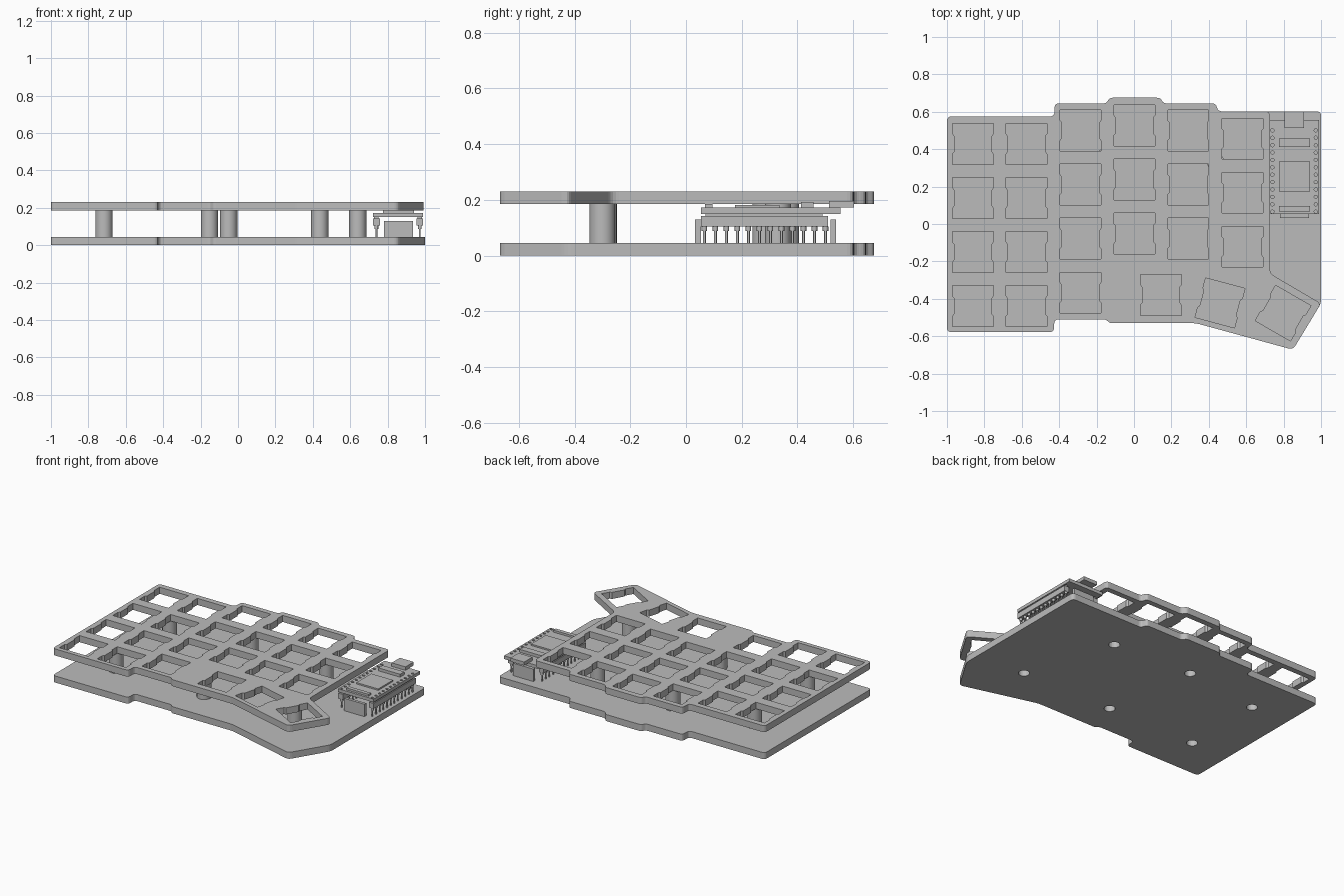
import bpy
import bmesh
from math import cos, sin, pi, radians
from mathutils import Vector, Matrix

cube = bpy.data.objects.get("Cube")
if cube:
    bpy.data.objects.remove(cube, do_unlink=True)

grey = bpy.data.materials.new("plain_grey")
grey.use_nodes = True
COLOUR = (0.5, 0.5, 0.5, 1)
grey.diffuse_color = COLOUR
grey.node_tree.nodes["Principled BSDF"].inputs["Base Color"].default_value = COLOUR


def add_object(name, mesh):
    mesh.materials.clear()
    mesh.materials.append(grey)
    obj = bpy.data.objects.new(name, mesh)
    bpy.context.collection.objects.link(obj)
    return obj


def rounded(points, radius=0.025, steps=4):
    """Round each corner of a closed outline, limited by its edge lengths."""
    pts = [Vector(p) for p in points]
    out = []
    for i, p in enumerate(pts):
        a, b = pts[i - 1] - p, pts[(i + 1) % len(pts)] - p
        r = min(radius, a.length * 0.45, b.length * 0.45)
        start, end = p + a.normalized() * r, p + b.normalized() * r
        for k in range(steps + 1):
            t = k / steps
            out.append(start * (1 - t) ** 2 + p * 2 * t * (1 - t) + end * t * t)
    return out


def circle(x, y, r, n=24):
    return [(x + r * cos(2 * pi * i / n), y + r * sin(2 * pi * i / n)) for i in range(n)]


def plate(name, loops, z0, z1):
    """Flat slab filled between an outline and its holes."""
    curve = bpy.data.curves.new(name, "CURVE")
    curve.dimensions = "2D"
    curve.fill_mode = "BOTH"
    curve.extrude = (z1 - z0) / 2
    for loop in loops:
        spline = curve.splines.new("POLY")
        spline.points.add(len(loop) - 1)
        for point, co in zip(spline.points, loop):
            point.co = (co[0], co[1], 0, 1)
        spline.use_cyclic_u = True
    temp = bpy.data.objects.new(name + "_curve", curve)
    bpy.context.collection.objects.link(temp)
    bpy.context.view_layer.update()
    mesh = bpy.data.meshes.new_from_object(temp.evaluated_get(bpy.context.evaluated_depsgraph_get()))
    bpy.data.objects.remove(temp)
    bm = bmesh.new()
    bm.from_mesh(mesh)
    bmesh.ops.remove_doubles(bm, verts=bm.verts, dist=0.0001)
    bmesh.ops.recalc_face_normals(bm, faces=bm.faces)
    bmesh.ops.translate(bm, verts=bm.verts, vec=(0, 0, (z0 + z1) / 2))
    for f in bm.faces:
        f.smooth = False
    bm.to_mesh(mesh)
    bm.free()
    return add_object(name, mesh)


def box(name, x, y, z):
    """Box from its (min, max) range on each axis."""
    bm = bmesh.new()
    size = [r[1] - r[0] for r in (x, y, z)]
    mid = [(r[0] + r[1]) / 2 for r in (x, y, z)]
    bmesh.ops.create_cube(bm, size=1, matrix=Matrix.Translation(mid) @ Matrix.Diagonal((*size, 1)))
    mesh = bpy.data.meshes.new(name)
    bm.to_mesh(mesh)
    bm.free()
    return add_object(name, mesh)


def cylinders(name, spots, r, z0, z1, n):
    """One object holding an upright cylinder at each spot."""
    bm = bmesh.new()
    for x, y in spots:
        bmesh.ops.create_cone(bm, cap_ends=True, segments=n, radius1=r, radius2=r, depth=z1 - z0,
                              matrix=Matrix.Translation((x, y, (z0 + z1) / 2)))
    for f in bm.faces:
        f.smooth = len(f.verts) == 4
    for e in bm.edges:
        e.smooth = all(f.smooth for f in e.link_faces)
    mesh = bpy.data.meshes.new(name)
    bm.to_mesh(mesh)
    bm.free()
    return add_object(name, mesh)


def key_hole(x, y, angle=0):
    """Square switch opening with a shallow clip rib on each side."""
    h, rib, a, b = 0.109, 0.01, 0.042, 0.054
    side = [(h, -h), (h, -b), (h - rib, -a), (h - rib, a), (h, b), (h, h)]
    loop = side + [(-u, -v) for u, v in side]
    turn = Matrix.Rotation(radians(angle), 2)
    return [turn @ Vector(p) + Vector((x, y)) for p in loop]


# Outlines of the two plates, which share everything but the controller bay
left_edge = [(0.33, -0.53), (-0.13, -0.53), (-0.15, -0.51), (-0.427, -0.51), (-0.427, -0.578),
             (-1, -0.578), (-1, 0.575), (-0.425, 0.575), (-0.425, 0.645), (-0.148, 0.645),
             (-0.13, 0.675), (0.14, 0.675), (0.158, 0.645), (0.437, 0.645), (0.45, 0.602)]
thumb_corner = [(1, -0.425), (0.85, -0.672)]
base_outline = left_edge + [(1, 0.602)] + thumb_corner
top_outline = left_edge + [(0.727, 0.602), (0.727, -0.265)] + thumb_corner

# Switch openings: staggered columns and a fanned thumb cluster
PITCH = 0.289
columns = [(-0.861, 0.428, 4), (-0.575, 0.428, 4), (-0.286, 0.5, 4),
           (0.002, 0.527, 3), (0.29, 0.5, 3), (0.58, 0.456, 3)]
keys = [key_hole(x, y - PITCH * row) for x, y, count in columns for row in range(count)]
keys += [key_hole(0.144, -0.379), key_hole(0.46, -0.422, -15), key_hole(0.797, -0.477, -30)]

# Standoffs between the plates, with screw holes underneath
posts = [(-0.717, 0.284), (-0.717, -0.294), (-0.153, 0.36),
         (-0.05, -0.295), (0.437, 0.33), (0.64, -0.3)]
plate("base_plate", [rounded(base_outline)] + [circle(x, y, 0.035) for x, y in posts], 0, 0.045)
plate("switch_plate", [rounded(top_outline)] + keys, 0.185, 0.23)
cylinders("standoffs", posts, 0.046, 0.045, 0.185, 32)

# Controller board with its chips and connector
pin_x = (0.74, 0.972)
pins = [(x, 0.066 + 0.0395 * i) for x in pin_x for i in range(12)]
plate("controller_board", [[(0.722, 0.053), (0.99, 0.053), (0.99, 0.555), (0.722, 0.555)]]
      + [circle(x, y, 0.009, 10) for x, y in pins], 0.15, 0.172)
box("connector", (0.805, 0.91), (0.513, 0.602), (0.172, 0.196))
box("main_chip", (0.775, 0.94), (0.175, 0.335), (0.172, 0.182))
box("upper_chip", (0.775, 0.94), (0.412, 0.457), (0.172, 0.192))
box("lower_chip", (0.775, 0.94), (0.068, 0.095), (0.172, 0.186))

# Socket strips and pins below the board
for side, x in zip(("right", "left"), pin_x):
    box(side + "_socket", (x - 0.018, x + 0.018), (0.053, 0.51), (0.105, 0.142))
    box(side + "_spacer", (x - 0.012, x + 0.012), (0.07, 0.49), (0.142, 0.15))
cylinders("pin_collars", pins, 0.01, 0.088, 0.105, 8)
cylinders("pins", pins, 0.005, 0.045, 0.088, 8)

# End walls of the holder beneath the board
for name, y in (("front_holder_wall", 0.033), ("rear_holder_wall", 0.518)):
    box(name, (0.78, 0.935), (y, y + 0.02), (0.045, 0.13))
